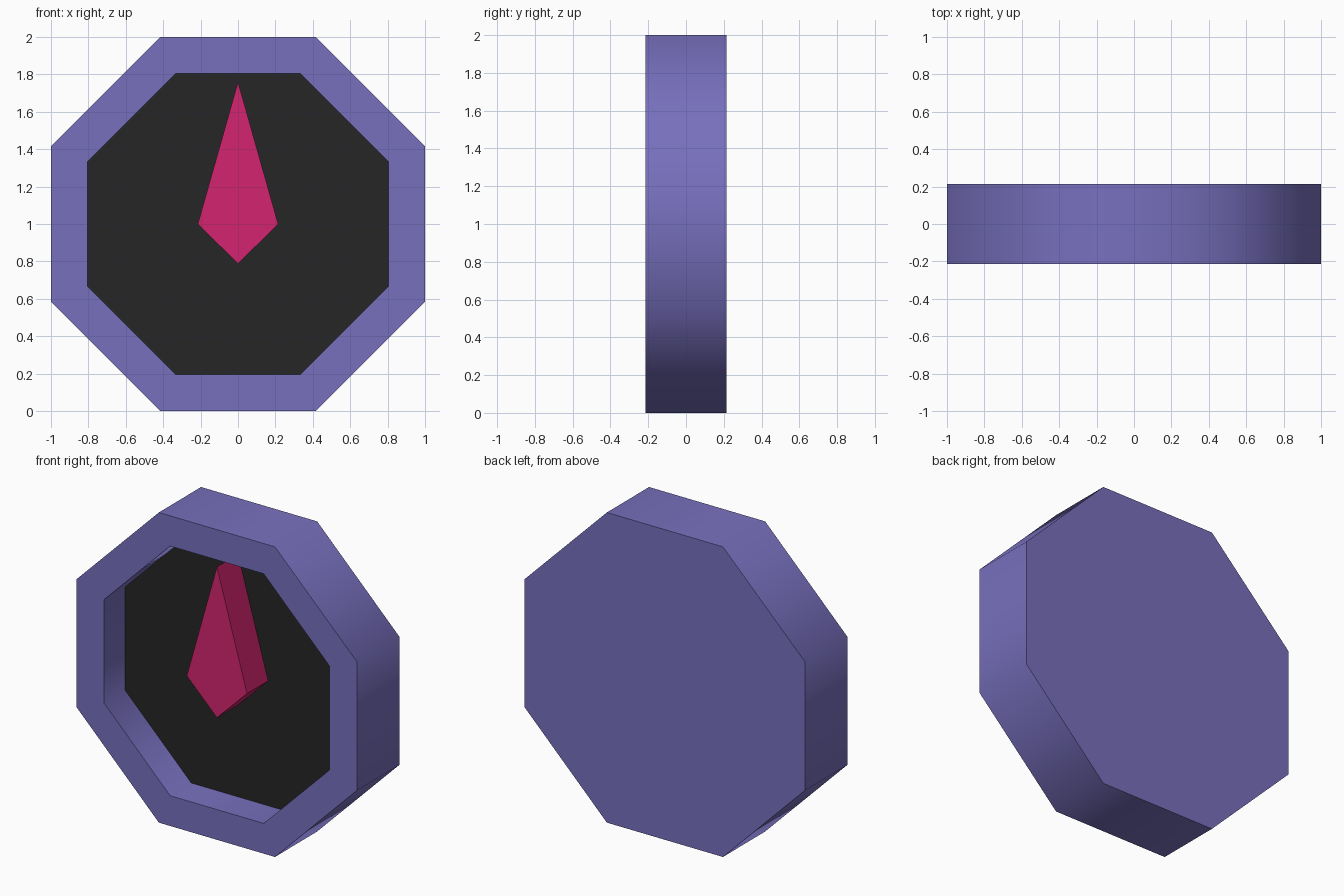
import bpy, bmesh, math

if "Cube" in bpy.data.objects:
    bpy.data.objects.remove(bpy.data.objects["Cube"], do_unlink=True)

SIDES = 8
DEPTH = 0.215     # half thickness of the case
CENTRE_Z = 1.0


def material(name, rgb):
    mat = bpy.data.materials.new(name)
    mat.use_nodes = True
    mat.diffuse_color = (*rgb, 1)
    mat.node_tree.nodes["Principled BSDF"].inputs["Base Color"].default_value = (*rgb, 1)
    return mat


def finish(name, bm, materials):
    bmesh.ops.recalc_face_normals(bm, faces=bm.faces)
    mesh = bpy.data.meshes.new(name)
    bm.to_mesh(mesh)
    bm.free()
    for mat in materials:
        mesh.materials.append(mat)
    obj = bpy.data.objects.new(name, mesh)
    bpy.context.collection.objects.link(obj)
    return obj


def octagon(bm, apothem, y):
    radius = apothem / math.cos(math.pi / SIDES)
    angles = [2 * math.pi * (i + 0.5) / SIDES for i in range(SIDES)]
    return [bm.verts.new((radius * math.cos(a), y, CENTRE_Z + radius * math.sin(a)))
            for a in angles]


def join_rings(bm, first, second):
    for i in range(len(first)):
        j = (i + 1) % len(first)
        bm.faces.new((first[i], first[j], second[j], second[i]))


purple = material("purple", (0.188, 0.162, 0.515))
black = material("soft black", (0.0194, 0.0194, 0.0194))
pink = material("deep pink", (0.658, 0.0185, 0.162))

# Case: octagonal body with a recessed dial in the front
bm = bmesh.new()
rings = [octagon(bm, 1.0, DEPTH), octagon(bm, 1.0, -DEPTH),
         octagon(bm, 0.805, -DEPTH), octagon(bm, 0.805, 0.0)]
for a, b in zip(rings, rings[1:]):
    join_rings(bm, a, b)
bm.faces.new(rings[0])
dial = bm.faces.new(rings[-1])
dial.material_index = 1
case = finish("case", bm, [purple, black])

# Smooth walls, sharp rims
bpy.ops.object.select_all(action="DESELECT")
case.select_set(True)
bpy.context.view_layer.objects.active = case
bpy.ops.object.shade_smooth_by_angle(angle=math.radians(60))

# Pointer: kite-shaped prism standing on the dial
bm = bmesh.new()
kite = [(0, 1.76), (0.215, 1.0), (0, 0.787), (-0.215, 1.0)]
front, back = ([bm.verts.new((x, y, z)) for x, z in kite] for y in (-DEPTH, 0.0))
join_rings(bm, front, back)
bm.faces.new(front)
bm.faces.new(back)
finish("pointer", bm, [pink])
